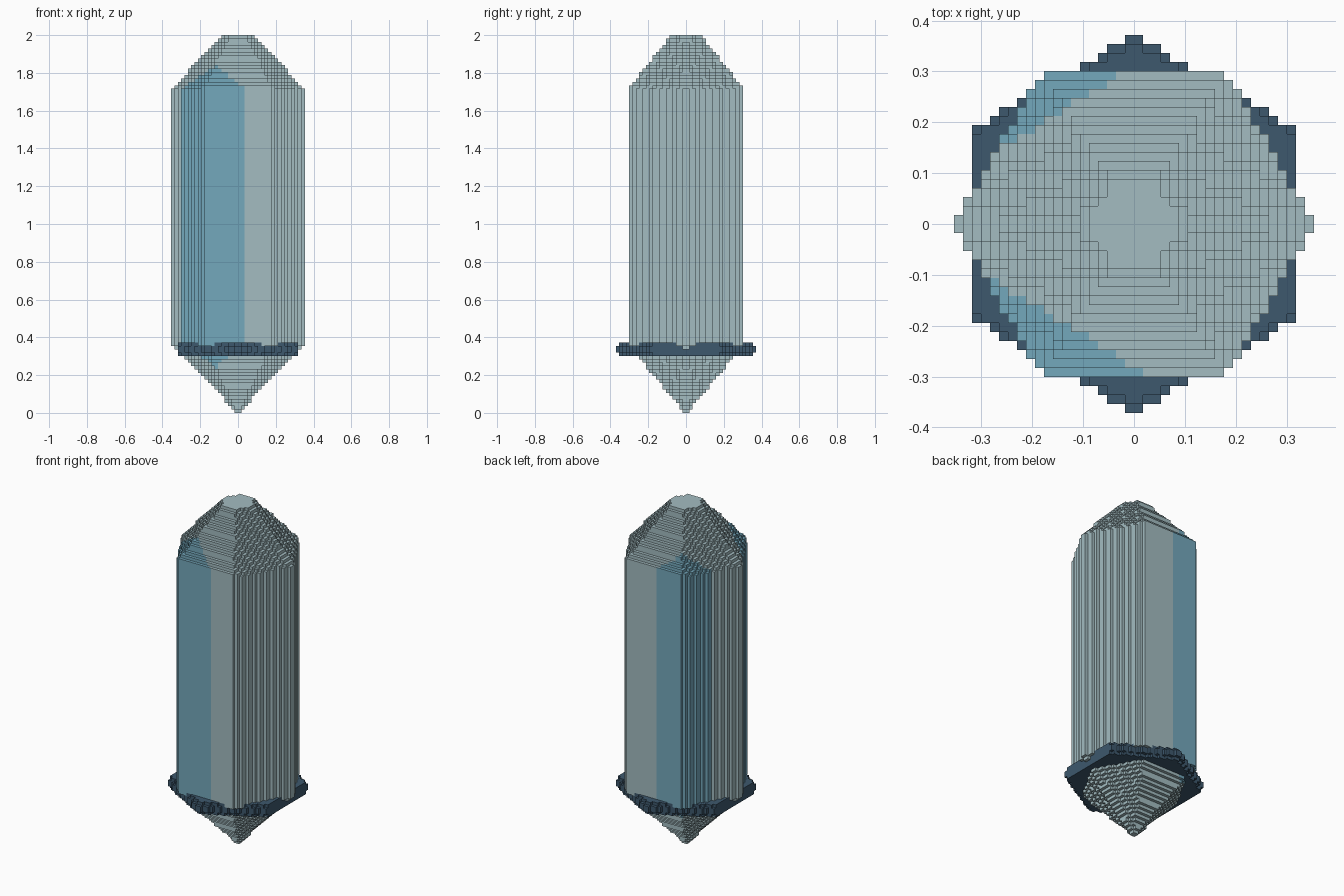
import bpy, bmesh, math

cube = bpy.data.objects.get("Cube")
if cube:
    bpy.data.objects.remove(cube, do_unlink=True)

V = 2 / 113           # size of one block
ROOT3 = math.sqrt(3)


def material(name, rgb):
    """Flat material from an sRGB 0-255 colour."""
    lin = [((c / 255 + 0.055) / 1.055) ** 2.4 for c in rgb]
    m = bpy.data.materials.new(name)
    m.use_nodes = True
    m.diffuse_color = (*lin, 1)
    bsdf = m.node_tree.nodes["Principled BSDF"]
    bsdf.inputs["Base Color"].default_value = (*lin, 1)
    bsdf.inputs["Roughness"].default_value = 0.8
    return m


pale = material("pale crystal", (163, 188, 193))
blue = material("blue crystal", (116, 168, 188))
dark = material("dark slate", (61, 88, 109))


def hexagon(radius, turned=False):
    """Block cells whose centres lie in a hexagon, corners on x (or y if turned)."""
    cells = set()
    for i in range(-22, 22):
        for j in range(-22, 22):
            a, b = abs(i + 0.5), abs(j + 0.5)
            if turned:
                a, b = b, a
            if a + b / ROOT3 <= radius and b <= radius * ROOT3 / 2:
                cells.add((i, j))
    return cells


def stepped_solid(name, slabs, mats, rule=None):
    """Build the outer skin of a stack of (z0, z1, cells) slabs."""
    bm = bmesh.new()

    def quad(*pts):
        f = bm.faces.new([bm.verts.new((x * V, y * V, z * V)) for x, y, z in pts])
        if rule:
            c = f.calc_center_median()
            f.material_index = rule(c.x, c.y)

    for n, (z0, z1, cells) in enumerate(slabs):
        below = slabs[n - 1][2] if n else set()
        above = slabs[n + 1][2] if n + 1 < len(slabs) else set()
        for i, j in cells:
            corners = [(i, j), (i + 1, j), (i + 1, j + 1), (i, j + 1)]
            for k, (dx, dy) in enumerate([(0, -1), (1, 0), (0, 1), (-1, 0)]):
                if (i + dx, j + dy) not in cells:
                    p, q = corners[k], corners[(k + 1) % 4]
                    quad((*p, z0), (*q, z0), (*q, z1), (*p, z1))
            if (i, j) not in above:
                quad(*[(*c, z1) for c in corners])
            if (i, j) not in below:
                quad(*[(*c, z0) for c in reversed(corners)])
    bmesh.ops.remove_doubles(bm, verts=bm.verts, dist=V * 0.01)
    mesh = bpy.data.meshes.new(name)
    bm.to_mesh(mesh)
    bm.free()
    for m in mats:
        mesh.materials.append(m)
    obj = bpy.data.objects.new(name, mesh)
    bpy.context.collection.objects.link(obj)
    return obj


# Collar: a thin hexagon turned against the crystal, rounded at its edges
collar = [(17 + k, 18 + k, hexagon(r, True))
          for k, r in enumerate((20.3, 21, 21, 20.3))]
stepped_solid("collar", collar, [dark])

# Crystal: pointed base, straight shaft, tapered cap with a flat top
hidden = {z0: cells for z0, _, cells in collar}
crystal = [(k, k + 1, hexagon(20 * (k + 1) / 21) - hidden.get(k, set()))
           for k in range(21)]
crystal.append((21, 97, hexagon(20)))
crystal += [(k, k + 1, hexagon(20 - (k - 96.5) * 0.94)) for k in range(97, 113)]


def tint(x, y):
    """Blue bands where the front and back facets reach past slanted planes."""
    return int(abs(y) > (0.28 if y < 0 else 0.31) + 0.61 * x)


stepped_solid("crystal", crystal, [pale, blue], tint)
